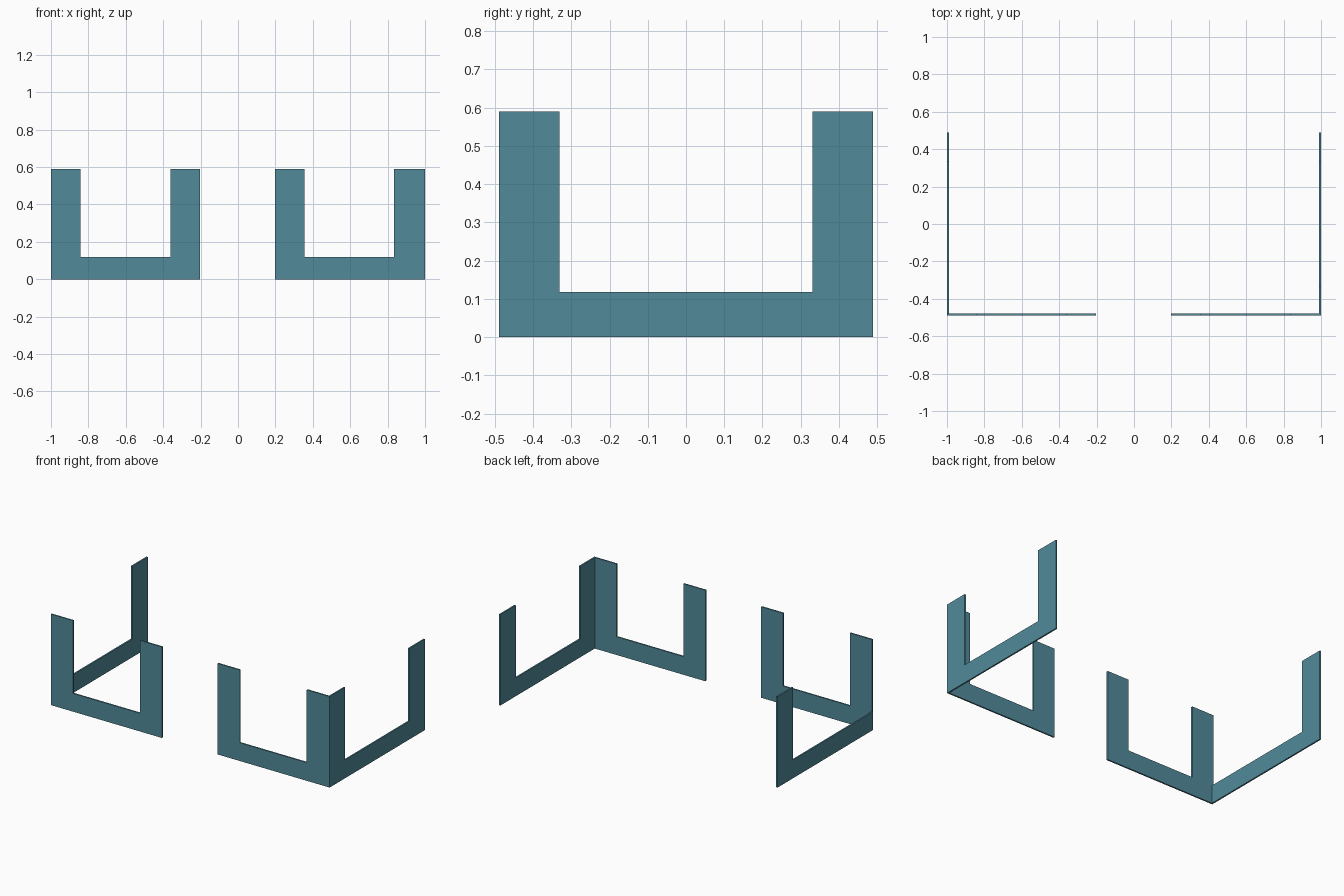
import bpy
import bmesh

if "Cube" in bpy.data.objects:
    bpy.data.objects.remove(bpy.data.objects["Cube"])

HEIGHT = 0.59    # post height
RAIL = 0.118     # bottom rail height
POST = 0.158     # post width
THICK = 0.01     # panel thickness
Y = 0.489        # half depth

teal = bpy.data.materials.new("teal")
teal.diffuse_color = (0.084, 0.254, 0.323, 1)
teal.use_nodes = True
teal.node_tree.nodes["Principled BSDF"].inputs["Base Color"].default_value = teal.diffuse_color


def panel(name, start, end, place, first_post=True):
    """Rail with upright posts at its ends; place(s, z, t) maps to 3D."""
    a, b = start, end
    profile = [(a, 0), (b, 0), (b, HEIGHT), (b - POST, HEIGHT), (b - POST, RAIL)]
    if first_post:
        profile += [(a + POST, RAIL), (a + POST, HEIGHT), (a, HEIGHT)]
    else:
        profile += [(a, RAIL)]
    bm = bmesh.new()
    face = bm.faces.new([bm.verts.new(place(s, z, 0)) for s, z in profile])
    # Extrude the profile through the panel thickness
    geom = bmesh.ops.extrude_face_region(bm, geom=[face], use_keep_orig=True)["geom"]
    shift = [q - p for p, q in zip(place(0, 0, 0), place(0, 0, THICK))]
    bmesh.ops.translate(bm, vec=shift,
                        verts=[v for v in geom if isinstance(v, bmesh.types.BMVert)])
    bmesh.ops.recalc_face_normals(bm, faces=bm.faces)
    mesh = bpy.data.meshes.new(name)
    bm.to_mesh(mesh)
    bm.free()
    mesh.materials.append(teal)
    bpy.context.collection.objects.link(bpy.data.objects.new(name, mesh))


# Front panels either side of the opening
for side, x in (("left", -1.0), ("right", 0.197)):
    panel(f"front_panel_{side}", x, x + 0.796, lambda s, z, t: (s, -Y + t, z))

# Side panels front to back; the left one has no front post of its own
panel("side_panel_left", -Y, Y, lambda s, z, t: (-1 + t, s, z), first_post=False)
panel("side_panel_right", -Y, Y, lambda s, z, t: (1 - THICK + t, s, z))
